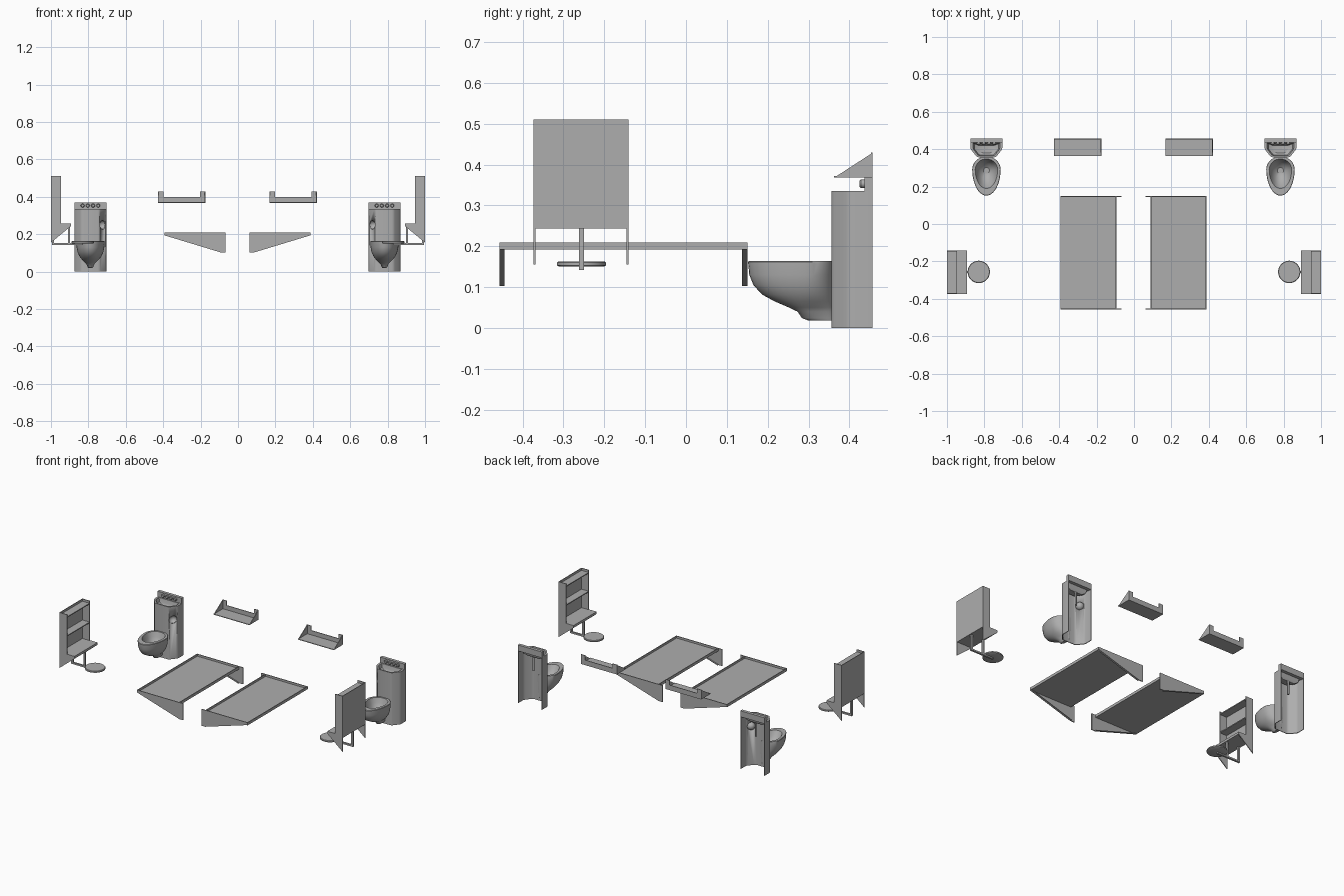
import bpy, bmesh, math
from mathutils import Matrix, Vector

cube = bpy.data.objects.get("Cube")
if cube:
    bpy.data.objects.remove(cube)

steel = bpy.data.materials.new("brushed_steel")
steel.use_nodes = True
grey = (0.42, 0.42, 0.42, 1)
steel.diffuse_color = grey
steel.node_tree.nodes["Principled BSDF"].inputs["Base Color"].default_value = grey

SHIFT = -0.006   # the mirrored half sits slightly off the centre line


def pair(name, bm, shift=SHIFT):
    """Turn a left-hand mesh into a left and a mirrored right object."""
    made = []
    for side, sx, dx in (("left", 1, 0), ("right", -1, shift)):
        copy = bm.copy()
        bmesh.ops.transform(copy, verts=copy.verts,
                            matrix=Matrix.Translation((dx, 0, 0)) @ Matrix.Diagonal((sx, 1, 1, 1)))
        bmesh.ops.recalc_face_normals(copy, faces=copy.faces)
        mesh = bpy.data.meshes.new(f"{side}_{name}")
        copy.to_mesh(mesh)
        copy.free()
        mesh.materials.append(steel)
        mesh.polygons.foreach_set("use_smooth", [True] * len(mesh.polygons))
        mesh.set_sharp_from_angle(angle=math.radians(32))
        ob = bpy.data.objects.new(mesh.name, mesh)
        bpy.context.collection.objects.link(ob)
        made.append(ob)
    bm.free()
    return made


def loft(name, rings, caps=(True, True), matrix=None, **kw):
    """Skin a list of equal-length point rings."""
    bm = bmesh.new()
    loops = [[bm.verts.new(p) for p in ring] for ring in rings]
    n = len(loops[0])
    for a, b in zip(loops, loops[1:]):
        for i in range(n):
            j = (i + 1) % n
            bm.faces.new((a[i], a[j], b[j], b[i]))
    if caps[0]:
        bm.faces.new(loops[0][::-1])
    if caps[1]:
        bm.faces.new(loops[-1])
    if matrix:
        bmesh.ops.transform(bm, matrix=matrix, verts=bm.verts)
    return pair(name, bm, **kw)


def rect(x0, x1, y0, y1, z):
    return [(x0, y0, z), (x1, y0, z), (x1, y1, z), (x0, y1, z)]


def box(name, x, y, z, **kw):
    return loft(name, [rect(*x, *y, h) for h in z], **kw)


def side_plate(name, pts, y0, y1, **kw):
    """Extrude an x-z outline along y."""
    return loft(name, [[(px, y, pz) for px, pz in pts] for y in (y0, y1)], **kw)


def circle(r, z, n=24):
    return [(r * math.cos(k * math.tau / n), r * math.sin(k * math.tau / n), z) for k in range(n)]


def turned(name, profile, origin, direction=(0, 0, 1), **kw):
    """Revolved part from (radius, height) pairs, along a direction."""
    spin = Vector(direction).to_track_quat('Z', 'Y').to_matrix().to_4x4()
    return loft(name, [circle(*p) for p in profile],
                matrix=Matrix.Translation(origin) @ spin, **kw)


# Bunk: shallow tray with raised lips and tapered end brackets
BX0, BX1, BY0, BY1 = 0.088, 0.388, -0.457, 0.150
tray = [(0, 0.192), (0, 0.209), (0.005, 0.209), (0.005, 0.196)]
loft("bunk_tray", [rect(BX0 + d, BX1 - d, BY0 + d, BY1 - d, z) for d, z in tray])
outline = [(0.061, 0.209), (BX1, 0.209), (BX1, 0.194), (0.088, 0.103), (0.061, 0.103)]
flange = [(BX1, 0.194), (0.088, 0.103), (0.088, 0.107), (BX1, 0.198)]
for end, y, inward in (("front", BY0, 1), ("back", BY1, -1)):
    side_plate(f"bunk_{end}_bracket", outline, y, y + inward * 0.005)
    side_plate(f"bunk_{end}_bracket_flange", flange, y, y + inward * 0.013)

# Wall shelf: floor, low back with raised tabs, triangular ends
SX0, SX1, SY0, SY1 = 0.168, 0.422, 0.363, 0.457
box("shelf_floor", (SX0, SX1), (SY0, SY1), (0.368, 0.372))
box("shelf_back", (SX0, SX1), (SY1 - 0.004, SY1), (0.368, 0.400))
for tag, x, d in (("inner", SX0, 1), ("outer", SX1, -1)):
    box(f"shelf_{tag}_tab", sorted((x, x + d * 0.03)), (SY1 - 0.004, SY1), (0.400, 0.429))
    tri = [(SY0, 0.368), (SY1, 0.368), (SY1, 0.429)]
    loft(f"shelf_{tag}_end", [[(px, y, z) for y, z in tri] for px in (x, x + d * 0.004)])

# Desk: side panels, back, top, middle shelf and writing surface
DY0, DY1 = -0.374, -0.141
panel = [(1, 0.51), (0.946, 0.51), (0.946, 0.258), (0.893, 0.258), (0.893, 0.243), (1, 0.155)]
for tag, y in (("front", DY0), ("back", DY1 - 0.005)):
    side_plate(f"desk_{tag}_panel", panel, y, y + 0.005, shift=0)
box("desk_back", (0.996, 1), (DY0, DY1), (0.243, 0.51), shift=0)
for tag, x, z in (("cabinet_top", 0.946, 0.49), ("cabinet_shelf", 0.946, 0.37), ("desk_surface", 0.893, 0.243)):
    box(tag, (x, 0.998), (DY0 + 0.002, DY1 - 0.002), (z, z + (0.015 if z < 0.3 else 0.006)), shift=0)

# Stool: round seat on a swing arm hung below the desk
STOOL = (0.830, -0.256, 0)
turned("stool_seat", [(0.054, 0.150), (0.060, 0.153), (0.060, 0.160), (0.057, 0.163)], STOOL, shift=0)
box("stool_arm", (STOOL[0], 0.995), (-0.262, -0.250), (0.142, 0.152), shift=0)
for tag, x in (("front", 0.897), ("back", 0.983)):
    box(f"stool_{tag}_post", (x, x + 0.012), (-0.262, -0.250), (0.142, 0.245), shift=0)

# Toilet column: hollow sheet shell, open at the back
TX = 0.783
half = [(0.085, 0.457), (0.085, 0.407), (0.083, 0.399), (0.078, 0.392),
        (0.055, 0.363), (0.048, 0.358), (0.040, 0.356)]


def plan(scale, back, z):
    """Column outline at a height, shrunk about the basin centre."""
    pts = [(x, min(y, back)) for x, y in half]
    pts += [(-x, y) for x, y in pts[::-1]]
    return [(TX + x * scale, 0.405 + (y - 0.405) * scale, z) for x, y in pts]


outer = [(x, y) for x, y in half] + [(-x, y) for x, y in half[::-1]]
inner = [(x - math.copysign(0.004, x), y if y > 0.45 else y + 0.004) for x, y in outer[::-1]]
shell = loft("column_shell", [[(TX + x, y, z) for x, y in outer + inner] for z in (0, 0.335)])

# Round paper recess in the slanted face nearer the centre
face = Vector((-0.78, -0.63, 0))
spot = Vector((TX - 0.0665, 0.3775, 0.25))
cutters = turned("recess_cutter", [(0.024, -0.012), (0.024, 0.012)], spot, face)
for body, cutter in zip(shell, cutters):
    cutter.hide_render = True
    cutter.hide_viewport = True
    cutter.display_type = 'WIRE'
    mod = body.modifiers.new("recess", 'BOOLEAN')
    mod.operation = 'DIFFERENCE'
    mod.solver = 'EXACT'
    mod.object = cutter
dome = [(0.0245 * math.cos(a), -0.002 - 0.026 * math.sin(a))
        for a in (k * math.pi / 14 for k in range(7))]
turned("paper_recess", dome, spot, face, caps=(False, True))

# Wash basin, drain and splash panel on top of the column
loft("wash_basin", [plan(1, 0.438, 0.335), plan(0.84, 0.438, 0.335), plan(0.76, 0.436, 0.312),
                    plan(0.50, 0.436, 0.300)], caps=(False, True))
turned("basin_drain", [(0.010, 0.299), (0.010, 0.303)], (TX, 0.408, 0))
turned("drain_pipe", [(0.006, 0.215), (0.006, 0.300)], (TX, 0.420, 0))
box("splash_panel", (TX - 0.085, TX + 0.085), (0.437, 0.457), (0.332, 0.370))
for k in range(4):
    turned(f"push_button_{k + 1}", [(0.010, 0), (0.010, 0.010), (0.007, 0.013)],
           (TX - 0.042 + k * 0.028, 0.438, 0.353), (0, -1, 0))


# Toilet bowl: egg-shaped rings down the outside, then into the well
def egg(z, w, front, mid, back, n=40):
    ring = []
    for k in range(n):
        c, s = math.cos(k * math.tau / n), math.sin(k * math.tau / n)
        ring.append((TX + w * c, mid + s * ((back - mid) if s > 0 else (mid - front)), z))
    return ring


outside = [(0.018, 0.010, 0.300), (0.024, 0.015, 0.284), (0.040, 0.021, 0.273), (0.050, 0.031, 0.252),
           (0.065, 0.046, 0.217), (0.082, 0.059, 0.186), (0.105, 0.069, 0.165), (0.130, 0.074, 0.155),
           (0.161, 0.076, 0.152), (0.164, 0.074, 0.154)]
well = [(0.164, 0.060, 0.190, 0.29, 0.348), (0.135, 0.050, 0.207, 0.29, 0.338),
        (0.105, 0.034, 0.238, 0.287, 0.324), (0.090, 0.016, 0.268, 0.285, 0.302)]
rings = [egg(z, w, f, max(0.292, f + 0.03), 0.361) for z, w, f in outside]
loft("toilet_bowl", rings + [egg(*r) for r in well])
turned("bowl_drain", [(0.013, 0.089), (0.013, 0.092)], (TX, 0.285, 0))
